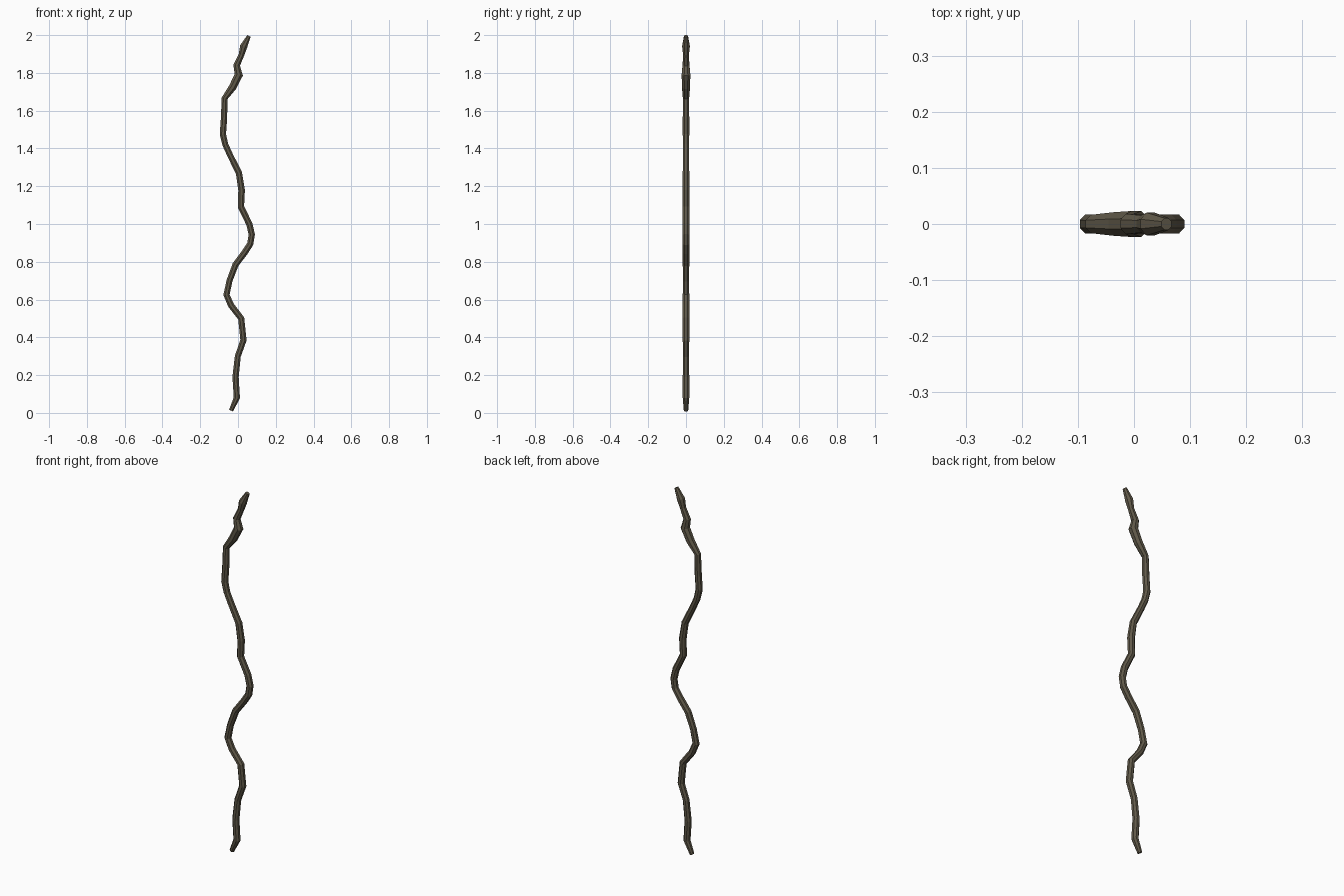
import bpy, bmesh, math
from mathutils import Vector

if "Cube" in bpy.data.objects:
    bpy.data.objects.remove(bpy.data.objects["Cube"])

bark = bpy.data.materials.new("dark bark brown")
bark.diffuse_color = (0.12, 0.102, 0.068, 1)
bark.use_nodes = True
bark.node_tree.nodes["Principled BSDF"].inputs["Base Color"].default_value = bark.diffuse_color

# centre line of the branch: x, z, radius
PATH = [(-.037, .012, .012), (-.006, .08, .018), (-.013, .19, .018), (-.001, .30, .017),
        (.029, .385, .018), (.017, .50, .018), (-.037, .57, .018), (-.061, .625, .018),
        (-.045, .70, .017), (-.013, .785, .018), (.036, .85, .018), (.065, .895, .018),
        (.073, .945, .018), (.060, 1.0, .018), (.016, 1.09, .018), (.019, 1.18, .019),
        (.005, 1.27, .018), (-.042, 1.365, .017), (-.067, 1.42, .017), (-.080, 1.475, .018),
        (-.074, 1.56, .018), (-.071, 1.665, .017), (-.028, 1.725, .022), (.004, 1.79, .024),
        (-.007, 1.84, .019), (.018, 1.895, .016), (.030, 1.94, .021), (.058, 1.995, .011)]
SIDES = 8


def build_branch():
    bm = bmesh.new()
    pts = [Vector((x, 0, z)) for x, z, r in PATH]
    rings = []
    for i, p in enumerate(pts):
        # ring lies across the path direction
        t = (pts[min(i + 1, len(pts) - 1)] - pts[max(i - 1, 0)]).normalized()
        side = Vector((t.z, 0, -t.x))
        r = PATH[i][2]
        ring = []
        for k in range(SIDES):
            a = math.tau * (k + .5) / SIDES
            ring.append(bm.verts.new(p + side * (r * math.cos(a)) + Vector((0, r * 1.04 * math.sin(a), 0))))
        rings.append(ring)
    for a, b in zip(rings, rings[1:]):
        for k in range(SIDES):
            n = (k + 1) % SIDES
            bm.faces.new((a[k], a[n], b[n], b[k]))
    # closed ends
    bm.faces.new(rings[0][::-1])
    bm.faces.new(rings[-1])
    bmesh.ops.recalc_face_normals(bm, faces=bm.faces)
    me = bpy.data.meshes.new("branch")
    bm.to_mesh(me)
    bm.free()
    me.materials.append(bark)
    ob = bpy.data.objects.new("branch", me)
    bpy.context.collection.objects.link(ob)


build_branch()
